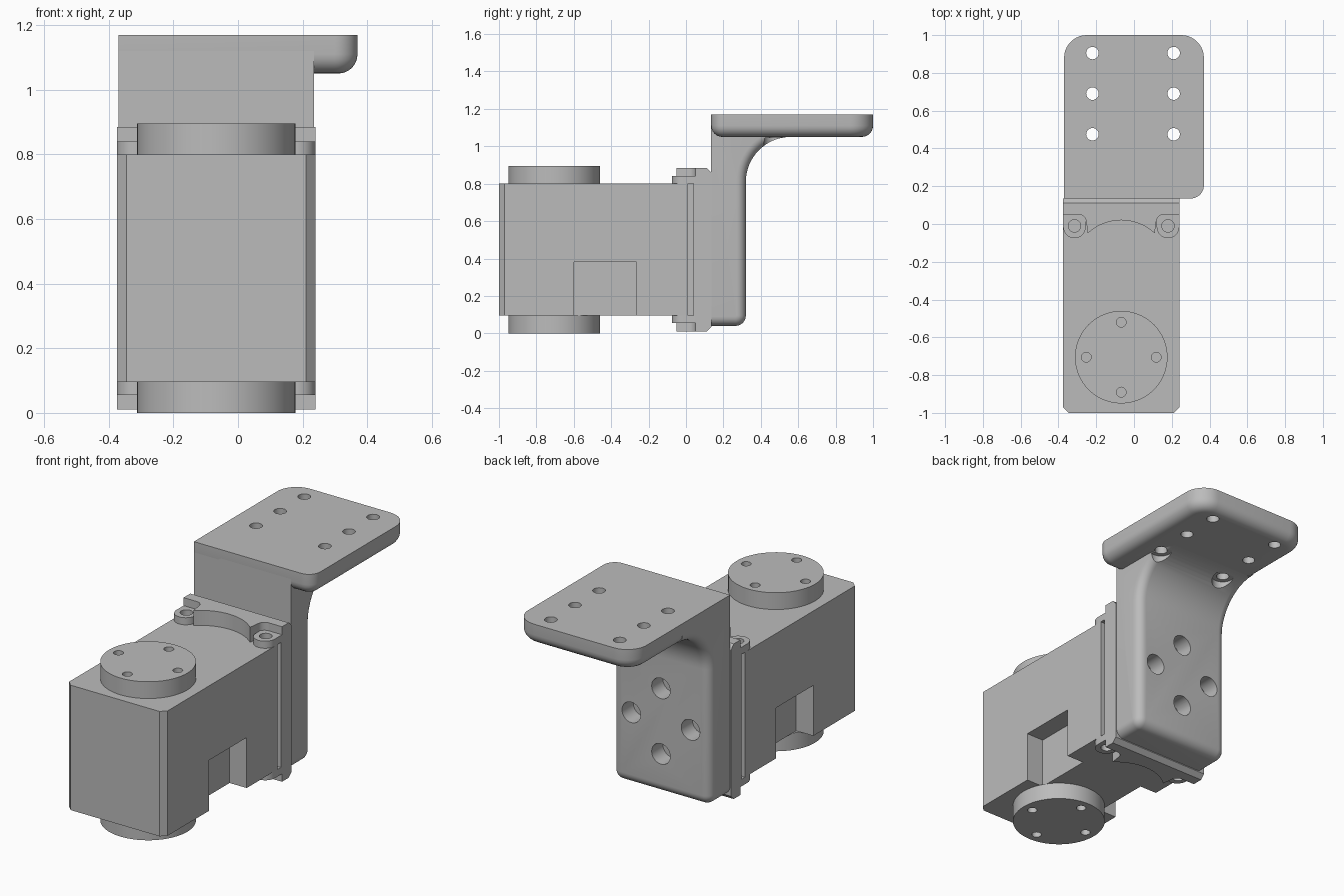
import bpy, bmesh
from math import sin, cos, radians

cube = bpy.data.objects.get("Cube")
if cube:
    bpy.data.objects.remove(cube, do_unlink=True)

grey = bpy.data.materials.new("plain grey")
grey.use_nodes = True
COLOUR = (0.5, 0.5, 0.5, 1)
grey.diffuse_color = COLOUR
for node in grey.node_tree.nodes:
    if node.type == 'BSDF_PRINCIPLED':
        node.inputs["Base Color"].default_value = COLOUR

CX = -0.0675          # centre line of the motor
HALF = 0.3075         # half width of the motor
BOT, TOP = 0.095, 0.8
MID = (BOT + TOP) / 2


def arc(cx, cy, r, a0, a1, n=10):
    steps = [radians(a0 + (a1 - a0) * i / n) for i in range(n + 1)]
    return [(cx + r * cos(a), cy + r * sin(a)) for a in steps]


def circle(cx, cy, r, n=32):
    return arc(cx, cy, r, 0, 360, n)[:-1]


def rect(x0, y0, x1, y1):
    return [(x0, y0), (x1, y0), (x1, y1), (x0, y1)]


def prism(name, pts, axis, lo, hi, bevel=0, rule=None):
    """Extrude an outline along an axis, rounding the edges that meet the rule."""
    place = {'x': lambda a, b, t: (t, a, b),
             'y': lambda a, b, t: (a, t, b),
             'z': lambda a, b, t: (a, b, t)}[axis]
    bm = bmesh.new()
    ends = [[bm.verts.new(place(a, b, t)) for a, b in pts] for t in (lo, hi)]
    n = len(pts)
    bm.faces.new(ends[0])
    bm.faces.new(ends[1])
    for i in range(n):
        j = (i + 1) % n
        bm.faces.new((ends[0][i], ends[0][j], ends[1][j], ends[1][i]))
    bmesh.ops.recalc_face_normals(bm, faces=bm.faces[:])
    if bevel:
        edges = [e for e in bm.edges if rule(e.verts[0].co, e.verts[1].co)]
        bmesh.ops.bevel(bm, geom=edges, offset=bevel, segments=6, profile=0.5,
                        affect='EDGES', clamp_overlap=False)
    mesh = bpy.data.meshes.new(name)
    bm.to_mesh(mesh)
    bm.free()
    mesh.materials.append(grey)
    ob = bpy.data.objects.new(name, mesh)
    bpy.context.scene.collection.objects.link(ob)
    return ob


def cut(ob, cutters):
    """Subtract the cutters, keep the result and delete them."""
    for c in cutters:
        c.hide_render = True
        mod = ob.modifiers.new("cut", 'BOOLEAN')
        mod.operation = 'DIFFERENCE'
        mod.solver = 'EXACT'
        mod.object = c
    bpy.context.view_layer.update()
    graph = bpy.context.evaluated_depsgraph_get()
    mesh = bpy.data.meshes.new_from_object(ob.evaluated_get(graph))
    ob.modifiers.clear()
    ob.data = mesh
    for c in cutters:
        bpy.data.objects.remove(c, do_unlink=True)


parts = []

# Motor body with chamfered front corners and a socket notch in each side
L, R = CX - HALF, CX + HALF
body = prism("motor_body", [(L + 0.03, -1), (R - 0.03, -1), (R, -0.97), (R, 0.01),
                            (L, 0.01), (L, -0.97)], 'z', BOT, TOP)
cut(body, [prism("notch", rect(x - 0.107, -0.6, x + 0.107, -0.265), 'z', 0, 0.38)
           for x in (L, R)])
parts.append(body)

# Recessed core that leaves a slot between the body and the rear frame
parts.append(prism("slot_core", rect(L + 0.03, 0, R - 0.03, 0.06), 'z', BOT, TOP))

# Output discs with four screw holes
for name, lo, hi, outer in (("lower_disc", 0, BOT, 0), ("upper_disc", TOP, 0.895, 0.895)):
    disc = prism(name, circle(CX, -0.705, 0.245, 64), 'z', lo, hi)
    cut(disc, [prism("hole", circle(CX + 0.185 * cos(radians(a)),
                                    -0.705 + 0.185 * sin(radians(a)), 0.026, 20),
                     'z', outer - 0.06, outer + 0.06) for a in (0, 90, 180, 270)])
    parts.append(disc)

# Rear frame with chamfered top and bottom
parts.append(prism("rear_frame", [(0.05, 0.01), (0.11, 0.01), (0.135, 0.035),
                                  (0.135, 0.86), (0.11, 0.885), (0.05, 0.885)], 'x', L, R))
for x0, x1, side in ((L, L + 0.03, "left"), (R - 0.03, R, "right")):
    parts.append(prism("slot_rim_" + side, rect(x0, 0.04, x1, 0.05), 'z', BOT, TOP))

# Arched lips and screw ears, mirrored above and below the body
half_lip = arc(-0.225, 0.01, 0.04, 90, 0, 6) + arc(0, -0.239, 0.259, 133.1, 90, 12)
lip = half_lip + [(-x, y) for x, y in reversed(half_lip[:-1])]
lip = [(CX + x, y) for x, y in lip]


def span(z0, z1, flip):
    return (2 * MID - z1, 2 * MID - z0) if flip else (z0, z1)


for flip, word in ((False, "upper"), (True, "lower")):
    parts.append(prism(word + "_lip", lip, 'z', *span(TOP, 0.885, flip)))
    for s, side in ((-1, "right"), (1, "left")):
        ex = CX + s * 0.2475
        outline = [(ex + 0.06, 0.05), (ex - 0.06, 0.05)] + arc(ex, -0.015, 0.06, 180, 360, 16)
        ear = prism(word + "_ear_" + side, outline, 'z', *span(TOP, 0.84, flip))
        cut(ear, [prism("hole", circle(ex, -0.01, 0.033, 24), 'z', *span(0.79, 0.86, flip))])
        parts.append(ear)

# Bracket upright: rounded foot, straight back, large fillet up to the plate
FRONT, BACK, FOOT, UNDER, LID = 0.135, 0.32, 0.04, 1.05, 1.17
profile = ([(FRONT, FOOT)] + arc(BACK - 0.055, FOOT + 0.055, 0.055, -90, 0, 8)
           + arc(BACK + 0.24, UNDER - 0.24, 0.24, 180, 90, 16)
           + [(BACK + 0.24, 1.12), (FRONT, 1.12)])


def outer_edge(a, b):
    same_side = abs(a.x - b.x) < 1e-5
    on_front = a.y < FRONT + 1e-4 and b.y < FRONT + 1e-4
    return same_side and not on_front and max(a.z, b.z) < UNDER + 1e-4


upright = prism("bracket_upright", profile, 'x', -0.37, 0.235, 0.05, outer_edge)

# Bracket plate with rounded corners and a rounded underside
outline = ([(-0.37, FRONT)] + arc(0.3, FRONT + 0.07, 0.07, -90, 0)
           + arc(0.25, 0.88, 0.12, 0, 90) + arc(-0.25, 0.88, 0.12, 90, 180))
plate = prism("bracket_plate", outline, 'z', UNDER, LID, 0.06,
              lambda a, b: max(a.z, b.z) < UNDER + 1e-4)


def plate_holes(rows, r, lo, hi):
    return [prism("hole", circle(x, y, r, 28), 'z', lo, hi)
            for x in (-0.22, 0.21) for y in rows]


cut(plate, plate_holes((0.475, 0.69, 0.905), 0.033, 0.9, 1.3))

# Counterbored screw holes in the upright, and clearance under the near plate holes
cutters = (plate_holes((0.475,), 0.058, 0.8, UNDER - 0.005)
           + plate_holes((0.475,), 0.033, 0.9, 1.3))
for a in (0, 90, 180, 270):
    x, z = CX + 0.185 * cos(radians(a)), MID + 0.185 * sin(radians(a))
    cutters.append(prism("bore", circle(x, z, 0.058), 'y', 0.22, 0.4))
    cutters.append(prism("hole", circle(x, z, 0.033, 24), 'y', 0.1, 0.3))
cut(upright, cutters)
parts += [upright, plate]

# Smooth the round surfaces, keep the edges sharp
bpy.ops.object.select_all(action='DESELECT')
for ob in parts:
    ob.select_set(True)
bpy.context.view_layer.objects.active = parts[0]
bpy.ops.object.shade_smooth_by_angle(angle=radians(30))
